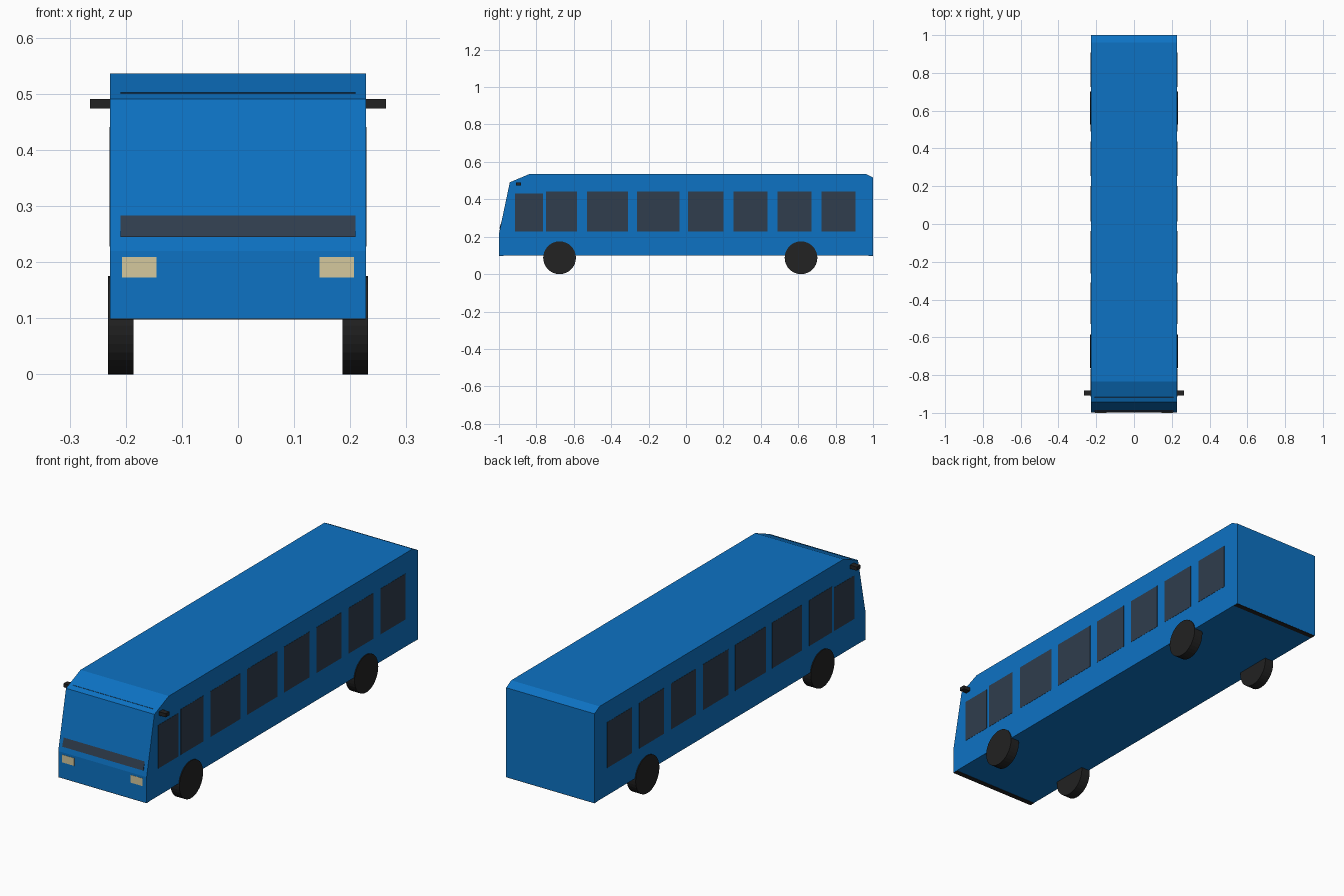
import bpy, bmesh, math
from mathutils import Matrix

if "Cube" in bpy.data.objects:
    bpy.data.objects.remove(bpy.data.objects["Cube"])


def mat(name, rgb):
    m = bpy.data.materials.new(name)
    m.diffuse_color = (*rgb, 1)
    m.use_nodes = True
    m.node_tree.nodes["Principled BSDF"].inputs["Base Color"].default_value = m.diffuse_color
    return m


BLUE = mat("body blue", (0.004, 0.17, 0.55))
GLASS = mat("dark glass", (0.029, 0.047, 0.075))
BLACK = mat("rubber black", (0.016, 0.016, 0.016))
CREAM = mat("headlight cream", (0.66, 0.58, 0.34))


def finish(name, bm, material):
    bmesh.ops.recalc_face_normals(bm, faces=bm.faces)
    me = bpy.data.meshes.new(name)
    bm.to_mesh(me)
    bm.free()
    me.materials.append(material)
    ob = bpy.data.objects.new(name, me)
    bpy.context.collection.objects.link(ob)
    return ob


def prism(name, profile, x0, x1, material):
    """Extrude a (y, z) profile from x0 to x1."""
    bm = bmesh.new()
    face = bm.faces.new([bm.verts.new((x0, y, z)) for y, z in profile])
    ext = bmesh.ops.extrude_face_region(bm, geom=[face])
    verts = [g for g in ext["geom"] if isinstance(g, bmesh.types.BMVert)]
    bmesh.ops.translate(bm, verts=verts, vec=(x1 - x0, 0, 0))
    return finish(name, bm, material)


def box(name, x, y, z, material):
    return prism(name, [(y[0], z[0]), (y[1], z[0]), (y[1], z[1]), (y[0], z[1])],
                 x[0], x[1], material)


W = 0.228

# Body shell with raked front and chamfered roof ends
prism("body", [(-0.999, 0.1), (-0.999, 0.22), (-0.942, 0.491), (-0.835, 0.536),
               (0.962, 0.536), (1.0, 0.516), (1.0, 0.1)], -W, W, BLUE)

# Windscreen: leaning slab, mostly sunk in the nose, showing at its foot and top edge
prism("windscreen", [(-0.9975, 0.245), (-0.918, 0.502), (-0.912, 0.499), (-0.985, 0.245)],
      -0.209, 0.209, GLASS)

# Bumper strips, seen along the underside
for name, y in (("front_bumper", (-0.9985, -0.975)), ("rear_bumper", (0.975, 0.9995))):
    box(name, (-W + 0.001, W - 0.001), y, (0.098, 0.13), BLACK)

windows = [(-0.914, -0.764), (-0.748, -0.582), (-0.529, -0.309), (-0.261, -0.036),
           (0.012, 0.200), (0.253, 0.436), (0.489, 0.671), (0.725, 0.907)]

for side, s in (("right", 1), ("left", -1)):
    # Side windows, the foremost slightly lower
    for i, y in enumerate(windows):
        top = 0.43 if i == 0 else 0.441
        box(f"{side}_window_{i + 1}", (s * (W - 0.003), s * (W + 0.001)), y, (0.228, top), GLASS)
    # Mirror and headlight
    box(f"{side}_mirror", (s * (W - 0.005), s * 0.264), (-0.909, -0.882), (0.474, 0.491), BLACK)
    box(f"{side}_headlight", (s * 0.145, s * 0.207), (-1.0, -0.995), (0.173, 0.209), CREAM)
    # Wheels
    for end, y in (("front", -0.676), ("rear", 0.615)):
        bm = bmesh.new()
        bmesh.ops.create_cone(bm, cap_ends=True, segments=32, radius1=0.0875,
                              radius2=0.0875, depth=0.046,
                              matrix=Matrix.Translation((s * 0.209, y, 0.0875))
                              @ Matrix.Rotation(math.pi / 2, 4, 'Y'))
        finish(f"{end}_{side}_wheel", bm, BLACK)
